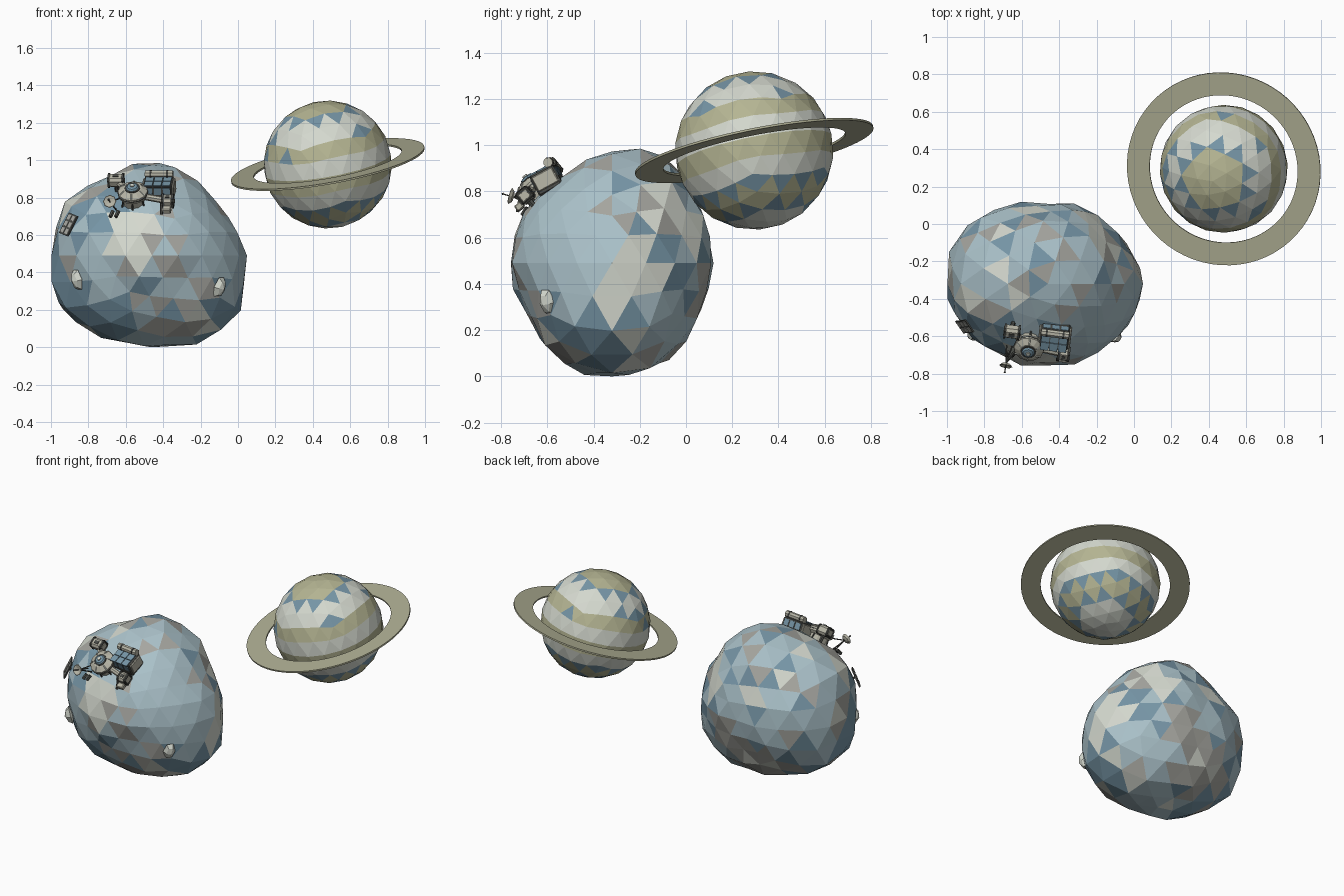
import bpy, bmesh, math, random
from mathutils import Vector, Matrix

cube = bpy.data.objects.get("Cube")
if cube:
    bpy.data.objects.remove(cube, do_unlink=True)
random.seed(4)


def material(name, rgb):
    m = bpy.data.materials.new(name)
    m.use_nodes = True
    m.diffuse_color = (*rgb, 1)
    m.node_tree.nodes["Principled BSDF"].inputs["Base Color"].default_value = (*rgb, 1)
    return m


ICE = material("pale_blue_rock", (.40, .53, .58))
BLUE = material("slate_blue", (.18, .30, .38))
PALE = material("off_white", (.66, .69, .62))
GREY = material("warm_grey", (.38, .38, .35))
KHAKI = material("khaki", (.46, .46, .29))
RING = material("ring_khaki", (.42, .42, .29))
DARK = material("dark_metal", (.07, .073, .066))
HULL = material("hull_grey", (.48, .47, .39))


def finish(name, bm, mats, matrix=Matrix()):
    me = bpy.data.meshes.new(name)
    bm.to_mesh(me)
    bm.free()
    for m in mats:
        me.materials.append(m)
    ob = bpy.data.objects.new(name, me)
    ob.matrix_world = matrix
    bpy.context.collection.objects.link(ob)
    return ob


def frame(origin, normal, up=Vector((0, 0, 1))):
    """Matrix at origin with local z along normal and local y leaning up."""
    z = Vector(normal).normalized()
    x = up.cross(z).normalized()
    return Matrix.Translation(origin) @ Matrix((x, z.cross(x), z)).transposed().to_4x4()


def box(name, mat, matrix, pos, size, bevel=0.0):
    bm = bmesh.new()
    bmesh.ops.create_cube(bm, size=1)
    bmesh.ops.scale(bm, vec=size, verts=bm.verts)
    if bevel:
        bmesh.ops.bevel(bm, geom=bm.edges[:], offset=bevel, segments=1, affect='EDGES')
    return finish(name, bm, [mat], matrix @ Matrix.Translation(pos))


def lathe(name, mat, matrix, profile, sides, closed=False):
    """Spin (radius, height) points about local z."""
    bm = bmesh.new()
    vs = [bm.verts.new((r, 0, h)) for r, h in profile]
    n = len(vs)
    edges = [bm.edges.new((vs[i], vs[(i + 1) % n])) for i in range(n if closed else n - 1)]
    bmesh.ops.spin(bm, geom=vs + edges, axis=(0, 0, 1), cent=(0, 0, 0),
                   angle=math.tau, steps=sides, use_duplicate=False)
    bmesh.ops.remove_doubles(bm, verts=bm.verts, dist=1e-5)
    bmesh.ops.recalc_face_normals(bm, faces=bm.faces)
    return finish(name, bm, [mat], matrix)


def rod(name, mat, matrix, a, b, radius, sides=6):
    a, b = Vector(a), Vector(b)
    d = b - a
    turn = Matrix.Translation(a) @ d.to_track_quat('Z', 'Y').to_matrix().to_4x4()
    prof = [(0, 0), (radius, 0), (radius, d.length), (0, d.length)]
    return lathe(name, mat, matrix @ turn, prof, sides)


# Ringed planet: facet rows counted outward from the north pole
planet_frame = frame((.48, .295, .977), (-.18, -.2, 1))
bm = bmesh.new()
bmesh.ops.create_icosphere(bm, subdivisions=3, radius=.343)
pole = max(bm.verts, key=lambda v: v.co.z)
row = {pole: 0}
queue = [pole]
for v in queue:
    for e in v.link_edges:
        w = e.other_vert(v)
        if w not in row:
            row[w] = row[v] + 1
            queue.append(w)
# Colour letters of facets pointing north, then of facets pointing south, per row
planet_mats = {"P": PALE, "K": KHAKI, "B": BLUE}
letters = list(planet_mats)
for f in bm.faces:
    rows = [row[v] for v in f.verts]
    r = min(rows)
    points_north = rows.count(r) == 1
    letter = ("KKPPKPKPKBPP" if points_north else "KKBPKPKPBKPP")[r]
    if points_north and r in (3, 4) and random.random() < .22:
        letter = "B"
    f.material_index = letters.index(letter)
finish("planet", bm, planet_mats.values(), planet_frame)
lathe("planet_ring", RING, planet_frame,
      [(.402, -.005), (.525, -.005), (.525, .005), (.402, .005)], 64, closed=True)

# Asteroid: radii every 30 degrees round three cross-sections
CENTRE = Vector((-.46, -.32, .49))
SECT_XZ = [.48, .405, .455, .49, .475, .53, .54, .57, .50, .475, .55, .58]
SECT_YZ = [.43, .455, .51, .48, .405, .43, .435, .40, .47, .485, .47, .435]
SECT_XY = [.52, .455, .43, .43, .475, .53, .54, .475, .455, .43, .445, .46]


def ring_radius(table, a, b):
    t = (math.atan2(b, a) % math.tau) / math.tau * 12
    i = int(t) % 12
    return table[i] + (table[(i + 1) % 12] - table[i]) * (t - int(t))


def surface(d):
    d = Vector(d).normalized()
    x, y, z = d
    total = weight = 0
    for table, a, b, n in ((SECT_XZ, x, z, y), (SECT_YZ, y, z, x), (SECT_XY, x, y, z)):
        w = (1 - n * n) ** 3 + 1e-6
        total += w * ring_radius(table, a, b)
        weight += w
    return CENTRE + d * (total / weight)


# Mineral patches: directions from the asteroid's centre, by colour
rock_mats = [ICE, BLUE, PALE, GREY]
patches = [
    [(-3, -4, -1), (2, -4, 1), (5, -2, 1), (4, 0, 3), (3, -2, 4), (1, -2, 5), (2, 1, 5),
     (-4, 1, 4), (-1, 4, 1), (-4, 3, 0), (0, 0, -5), (3, 3, -3), (0, -3, 4), (5, -1, -1)],
    [(-4, -2, 1), (-3, -3, -3), (4, 2, 1), (4, 0, -3), (-1, 1, 5), (0, 3, 4), (-3, 0, -4),
     (-3, -3, 3)],
    [(-1, -4, 1), (4, 3, 3), (5, 1, -1), (-2, 1, 4), (-4, -1, 3)],
    [(0, -4, -2), (2, -4, -3), (1, 2, 5), (2, 4, -2), (-2, 3, -4)]]
seeds = [(Vector(d).normalized(), i) for i, group in enumerate(patches) for d in group]
smooth_side = Vector((.75, -.45, .4)).normalized()
bm = bmesh.new()
bmesh.ops.create_icosphere(bm, subdivisions=3, radius=1)
for f in bm.faces:
    d = f.calc_center_median().normalized()
    calm = d.dot(smooth_side) > .8
    f.material_index = max(seeds, key=lambda s: s[0].dot(d))[1]
    if random.random() < (.1 if calm else .45):
        f.material_index = random.choices(range(4), (5, 3, 1.5, 1.7))[0]
for v in bm.verts:
    d = v.co.normalized()
    jitter = 0 if d.dot(smooth_side) > .7 else random.uniform(-.014, .014)
    v.co = surface(d) + d * (jitter + .008)
    v.co.z = max(v.co.z, 0)
finish("asteroid", bm, rock_mats)

# Low crystals on the asteroid's lower flanks
for name, d in (("right", (-.37, -.25, -.12)), ("left", (.36, -.28, -.17))):
    n = Vector(d).normalized()
    lathe(name + "_crystal", PALE, frame(surface(n), n) @ Matrix.Diagonal((.9, 1.4, 1, 1)),
          [(0, -.02), (.045, 0), (.03, .025), (0, .04)], 6)

# Outpost: hub with a domed roof
base = frame((-.56, -.645, .805), (-.08, -.64, .76))
lathe("hub", HULL, base, [(0, -.07), (.055, -.07), (.06, .0), (.08, .015), (.08, .04),
                          (.05, .06), (0, .06)], 12)
lathe("hub_band", DARK, base, [(.081, .025), (.083, .025), (.083, .031), (.081, .031)], 12, True)
lathe("hub_collar", DARK, base, [(.042, .058), (.042, .065), (0, .065)], 12)
lathe("hub_dome", BLUE, base, [(.036, .062), (.027, .074), (0, .079)], 12)
lathe("hub_cap", PALE, base, [(.012, .076), (.012, .084), (0, .084)], 8)
for i in range(6):
    a = math.tau * (i + .5) / 6
    c, s = math.cos(a), math.sin(a)
    rod("hub_leg", DARK, base, (.058 * c, .058 * s, .01), (.07 * c, .07 * s, -.06), .005)
    rod("hub_rib", PALE, base, (.05 * c, .05 * s, .061), (.08 * c, .08 * s, .041), .004)

# Greenhouse module with glazed roof panels
green = frame(base @ Vector((.13, .08, .005)), (-.06, -.47, .88))
box("greenhouse", DARK, green, (0, 0, -.015), (.155, .115, .1), .008)
for i in (-1, 0, 1):
    for j in (-.5, .5):
        box("greenhouse_pane", BLUE, green, (i * .048, j * .05 - .018, .037), (.044, .046, .008))
    for side in (-1, 1):
        box("greenhouse_window", BLUE, green, (i * .048, side * .057, .0), (.038, .006, .04))
for side in (-1, 1):
    box("greenhouse_wall", HULL, green, (side * .08, 0, -.01), (.014, .1, .07), .004)
rod("greenhouse_tank", HULL, green, (-.075, .045, .05), (.075, .045, .05), .021, 8)
for u in (-.045, .045):
    rod("tank_band", DARK, green, (u - .005, .045, .05), (u + .005, .045, .05), .023, 8)

# Side pods with dark end caps and corridors to the hub
for name, u, v, w, length in (("store_pod", -.1, .1, .03, .09), ("dock_pod", .19, -.035, 0, .065)):
    box(name, HULL, base, (u, v, w), (length, .065, .06), .014)
    for side in (-1, 1):
        box(name + "_cap", DARK, base, (u + side * length * .42, v, w), (.01, .069, .064), .01)
    box(name + "_vent", DARK, base, (u, v, w + .031), (length * .35, .02, .006))
    rod(name + "_leg", DARK, base, (u, v, w), (u, v, -.08), .012)
    rod(name + "_corridor", HULL, base, (0, 0, .015), (u, v, w), .018, 8)
box("dock_step", HULL, base, (.185, -.085, -.02), (.05, .035, .03), .005)
rod("dock_pipe", DARK, base, (.16, -.06, .01), (.16, -.11, -.03), .008)
rod("greenhouse_corridor", HULL, base, (0, 0, .018), (.1, .06, .018), .022, 8)

# Signal dish on a braced mast
head = Vector((-.11, -.105, .05))
for foot in ((-.06, -.03, .02), (-.09, -.06, -.04), (-.12, -.05, -.03)):
    rod("dish_brace", DARK, base, foot, head, .004)
dish = frame(base @ head, (-.15, -.9, .25))
lathe("signal_dish", HULL, dish, [(0, 0), (.025, .006), (.036, .018), (.033, .02), (0, .006)], 8)
rod("dish_feed", DARK, dish, (0, 0, 0), (0, 0, .05), .003)
lathe("dish_tip", DARK, dish @ Matrix.Translation((0, 0, .048)),
      [(0, 0), (.007, .004), (0, .01)], 6)

# Supply canisters below the hub
for u in (-.115, -.085):
    rod("canister", DARK, base, (u, -.125, -.035), (u + .012, -.09, -.025), .011, 6)

# Solar array on the right flank
n = Vector((-.43, -.22, .16)).normalized()
foot = surface(n)
array = frame(foot + n * .025, (-.7, -.6, .38)) @ Matrix.Rotation(-.25, 4, 'Z')
rod("array_post", DARK, Matrix(), foot - n * .02, foot + n * .025, .007)
box("array_frame", DARK, array, (0, 0, 0), (.08, .12, .008))
for i in (-1, 1):
    for j in (-1, 0, 1):
        box("array_cell", GREY, array, (i * .019, j * .038, .004), (.028, .028, .005))
